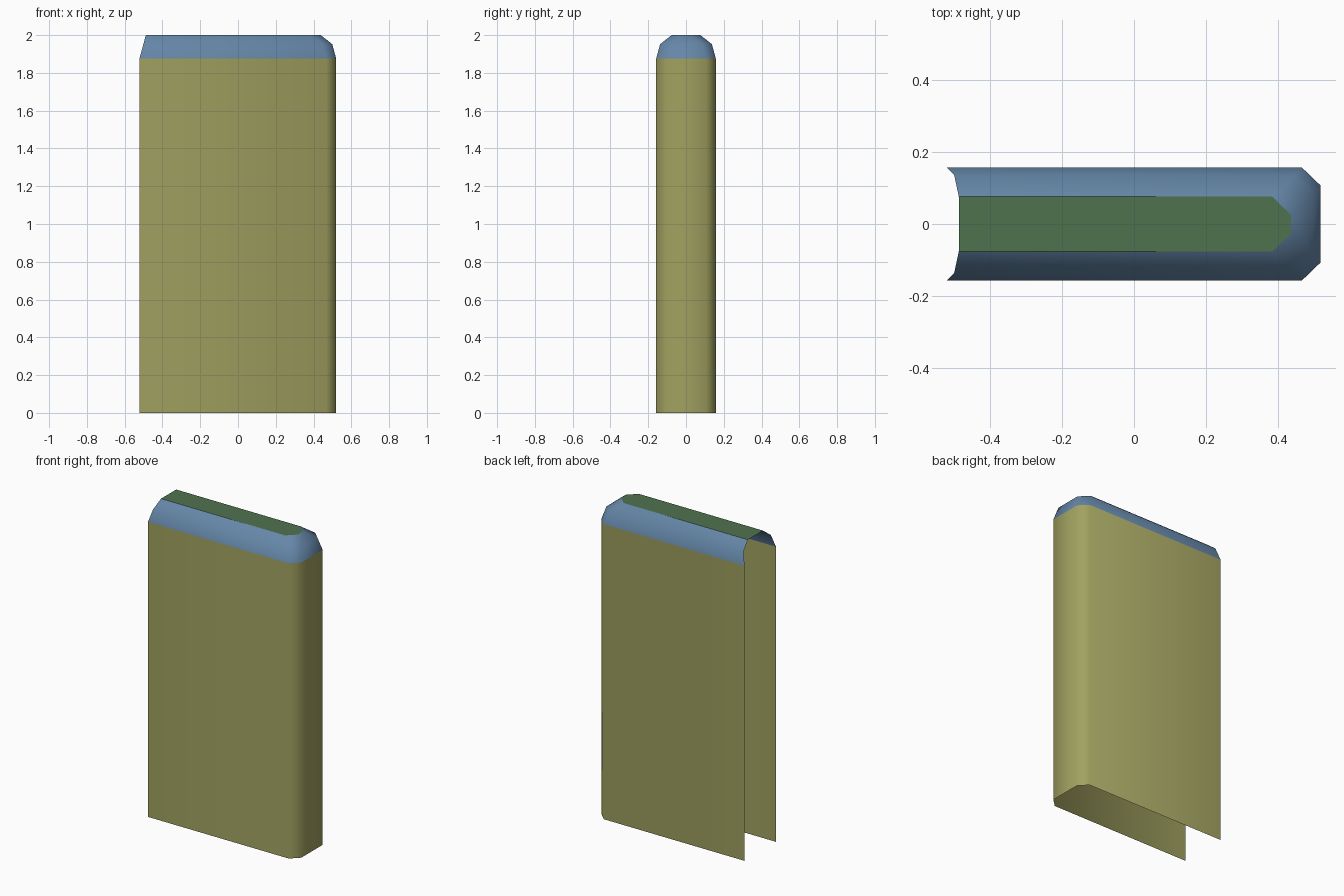
import bpy

if "Cube" in bpy.data.objects:
    bpy.data.objects.remove(bpy.data.objects["Cube"])


def half_outline(inset, left):
    # U-shaped outline with chamfered right corners, open on the left
    front = [(left, -0.158 + inset), (0.467 - inset, -0.158 + inset),
             (0.52 - inset, -0.107 + inset)]
    return front + [(x, -y) for x, y in reversed(front)]


def make_part(name, verts, faces, color, smooth):
    mesh = bpy.data.meshes.new(name)
    mesh.from_pydata(verts, [], faces)
    mesh.polygons.foreach_set("use_smooth", [smooth] * len(mesh.polygons))
    mat = bpy.data.materials.new(name + "_color")
    mat.diffuse_color = (*color, 1)
    mat.use_nodes = True
    mat.node_tree.nodes["Principled BSDF"].inputs["Base Color"].default_value = mat.diffuse_color
    mesh.materials.append(mat)
    mesh.update()
    obj = bpy.data.objects.new(name, mesh)
    bpy.context.collection.objects.link(obj)
    return obj


def loft(name, rings, color):
    # Bridge successive open outlines given as (inset, left x, z)
    verts = [(x, y, z) for inset, left, z in rings
             for x, y in half_outline(inset, left)]
    n = 6
    faces = [(r * n + i, r * n + i + 1, (r + 1) * n + i + 1, (r + 1) * n + i)
             for r in range(len(rings) - 1) for i in range(n - 1)]
    return make_part(name, verts, faces, color, True)


base = (0.0, -0.522, 0.0)
shoulder = (0.0, -0.522, 1.875)
middle = (0.021, -0.501, 1.952)
crown = (0.082, -0.488, 2.0)

# Upright walls, open at the left and underneath
loft("side_walls", [base, shoulder], (0.36, 0.36, 0.12))

# Rounded shoulder around the top
loft("rounded_rim", [shoulder, middle, crown], (0.13, 0.24, 0.39))

# Flat top
top = [(x, y, crown[2]) for x, y in half_outline(*crown[:2])]
make_part("top_cap", top, [tuple(range(6))], (0.08, 0.17, 0.076), False)
